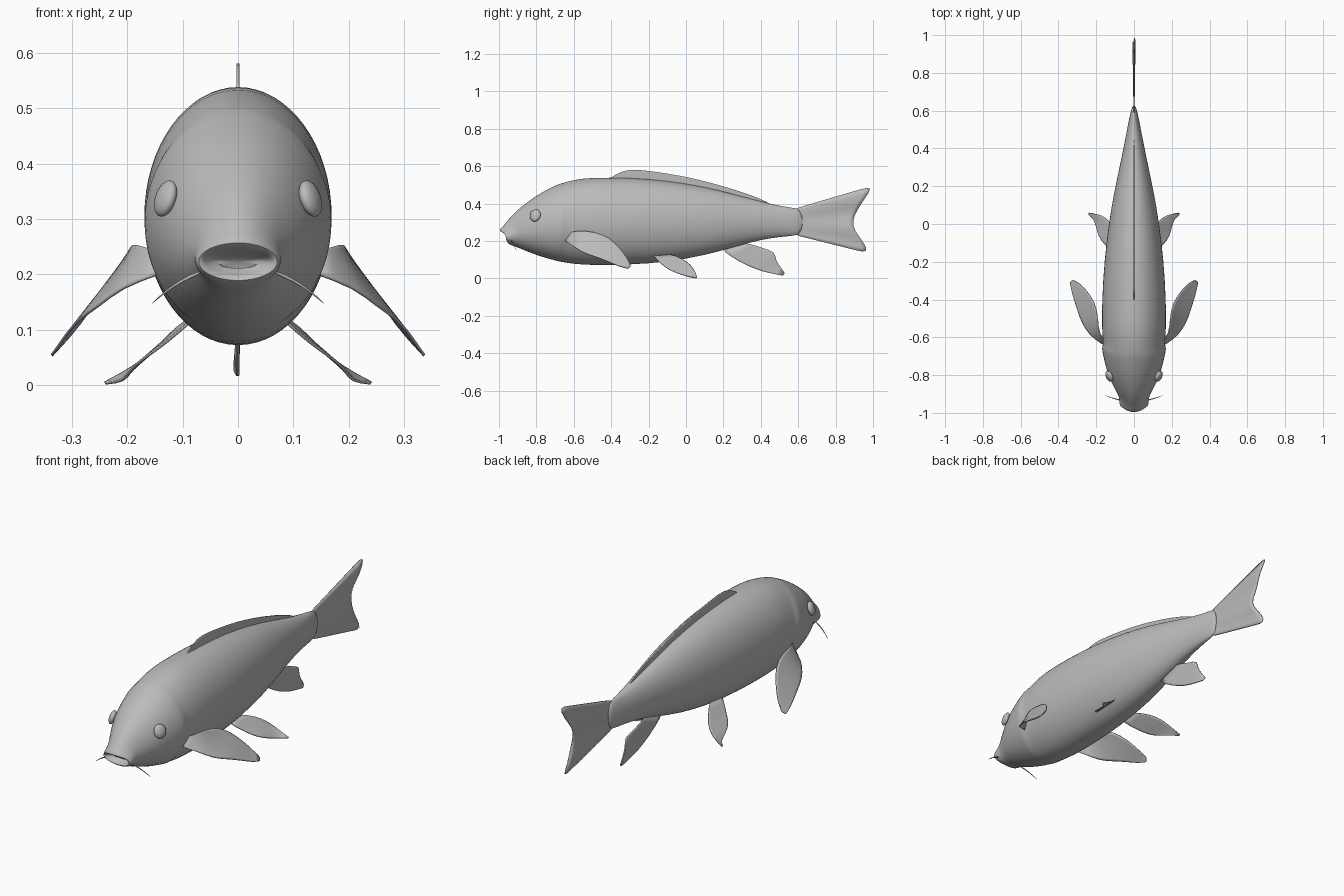
import bpy, bmesh, math
from mathutils import Vector

if "Cube" in bpy.data.objects:
    bpy.data.objects.remove(bpy.data.objects["Cube"])

grey = bpy.data.materials.new("fish grey")
grey.diffuse_color = (0.5, 0.5, 0.5, 1)
grey.use_nodes = True
grey.node_tree.nodes["Principled BSDF"].inputs["Base Color"].default_value = grey.diffuse_color


def finish(name, bm, subsurf=1, thickness=0, mirror=False, angle=60):
    bmesh.ops.recalc_face_normals(bm, faces=bm.faces)
    mesh = bpy.data.meshes.new(name)
    bm.to_mesh(mesh)
    bm.free()
    obj = bpy.data.objects.new(name, mesh)
    bpy.context.collection.objects.link(obj)
    mesh.materials.append(grey)
    bpy.ops.object.select_all(action='DESELECT')
    bpy.context.view_layer.objects.active = obj
    obj.select_set(True)
    bpy.ops.object.shade_smooth_by_angle(angle=math.radians(angle))
    if subsurf:
        obj.modifiers.new("smooth", 'SUBSURF').levels = subsurf
        obj.modifiers["smooth"].render_levels = subsurf
    if thickness:
        mod = obj.modifiers.new("thickness", 'SOLIDIFY')
        mod.thickness = thickness
        mod.offset = 0
    if mirror:
        obj.modifiers.new("mirror", 'MIRROR')
    return obj


def loft(bm, rings, closed=True):
    rows = [[bm.verts.new(p) for p in ring] for ring in rings]
    n = len(rows[0])
    for a, b in zip(rows, rows[1:]):
        for i in range(n if closed else n - 1):
            j = (i + 1) % n
            bm.faces.new((a[i], a[j], b[j], b[i]))
    return rows


# Body: y at top, side and bottom of each ring, then top z, bottom z, half width
SECTIONS = [
    (-.940, -.925, -.915, .235, .210, .040),
    (-.980, -.958, -.945, .246, .200, .061),
    (-1.003, -.970, -.957, .256, .189, .072),
    (-.985, -.945, -.935, .272, .177, .079),
    (-.962, -.920, -.910, .300, .170, .077),
    (-.925, -.890, -.880, .345, .157, .092),
    (-.87, -.84, -.83, .393, .136, .120),
    (-.80, -.77, -.77, .444, .114, .147),
    (-.74, -.70, -.71, .478, .098, .163),
    (-.70, -.655, -.68, .498, .090, .173),
    (-.69, -.642, -.67, .502, .088, .163),
    (-.60, -.59, -.60, .530, .076, .168),
    (-.50, -.50, -.50, .541, .069, .172),
    (-.30, -.30, -.30, .540, .072, .166),
    (-.10, -.10, -.10, .524, .086, .148),
    (.10, .10, .10, .491, .122, .119),
    (.25, .25, .25, .453, .165, .088),
    (.40, .40, .40, .412, .208, .056),
    (.52, .52, .52, .383, .224, .033),
    (.60, .61, .60, .376, .229, .015),
    (.615, .63, .615, .355, .25, .004),
]


def body_ring(yt, ys, yb, zt, zb, w, n=32):
    ring = []
    for i in range(n):
        a = 2 * math.pi * i / n
        s = math.sin(a)
        y = ys + ((yt if s > 0 else yb) - ys) * s * s
        ring.append((w * math.cos(a), y, (zt + zb) / 2 + (zt - zb) / 2 * s))
    return ring


bm = bmesh.new()
rows = loft(bm, [body_ring(*s) for s in SECTIONS])
bm.faces.new(rows[0])
bm.faces.new(rows[-1])
finish("body", bm)


# Fins: a thin sheet stretched between two edges, with a slight ripple
def fin(name, edge_a, edge_b, mirror=False, ripple=0.0, steps=6):
    bm = bmesh.new()
    rings = []
    for r, (a, b) in enumerate(zip(edge_a, edge_b)):
        ring = []
        for i in range(steps + 1):
            t = i / steps
            p = Vector(a).lerp(Vector(b), t)
            p.x += ripple * t * math.sin(r * 2.1)
            ring.append(p)
        rings.append(ring)
    loft(bm, rings, closed=False)
    finish(name, bm, thickness=0.005, mirror=mirror)


def flat(points):
    return [(0, y, z) for y, z in points]


fin("tail_fin",
    flat([(.57, .37), (.58, .345), (.58, .325), (.58, .30), (.58, .28), (.58, .26), (.57, .235)]),
    flat([(1.005, .497), (.95, .42), (.912, .36), (.89, .31), (.898, .255), (.955, .19), (.975, .135)]),
    ripple=.012)
fin("dorsal_fin",
    flat([(-.40, .52), (-.35, .52), (-.30, .52), (-.2, .515), (0, .49), (.2, .45), (.38, .40), (.46, .38)]),
    flat([(-.40, .54), (-.35, .572), (-.29, .584), (-.2, .576), (0, .546), (.2, .495), (.40, .428), (.46, .393)]))
fin("anal_fin",
    flat([(.19, .15), (.29, .085), (.38, .045), (.45, .028), (.515, .015)]),
    flat([(.33, .19), (.40, .165), (.485, .14), (.47, .105), (.53, .028)]), ripple=-.008)
fin("pectoral_fin",
    [(.14, -.65, .20), (.21, -.61, .178), (.255, -.56, .14), (.285, -.50, .122),
     (.31, -.42, .092), (.328, -.36, .065), (.338, -.31, .052)],
    [(.14, -.63, .24), (.19, -.585, .256), (.19, -.49, .25), (.21, -.41, .22),
     (.25, -.355, .165), (.285, -.315, .11), (.325, -.295, .066)], mirror=True)
fin("pelvic_fin",
    [(.075, -.18, .125), (.13, -.13, .075), (.175, -.09, .046), (.195, -.04, .026),
     (.205, .02, .006), (.24, .05, .003)],
    [(.075, -.08, .128), (.11, -.02, .105), (.14, .025, .073), (.17, .045, .045),
     (.21, .055, .020), (.241, .06, .004)], mirror=True)

# Eyes: flattened balls set into the sides of the head
bm = bmesh.new()
bmesh.ops.create_uvsphere(bm, u_segments=20, v_segments=12, radius=1)
bmesh.ops.scale(bm, vec=(.016, .031, .034), verts=bm.verts)
tilt = Vector((1, -.45, .35)).to_track_quat('X', 'Z').to_matrix()
bmesh.ops.rotate(bm, matrix=tilt, verts=bm.verts)
bmesh.ops.translate(bm, vec=(.131, -.806, .337), verts=bm.verts)
finish("eye", bm, subsurf=0, mirror=True)

# Barbels: thin tapered whiskers at the mouth corners
PATH = [(.065, -.935, .205), (.10, -.925, .190), (.13, -.917, .170), (.157, -.905, .146)]
bm = bmesh.new()
rings = []
for k, p in enumerate(PATH):
    r = .0038 - .001 * k
    rings.append([(p[0] + r * .5 * math.sin(a), p[1] + r * math.cos(a), p[2] + r * math.sin(a))
                  for a in (i * math.pi / 4 for i in range(8))])
rows = loft(bm, rings)
bm.faces.new(rows[0])
bm.faces.new(rows[-1])
finish("barbel", bm, mirror=True)
